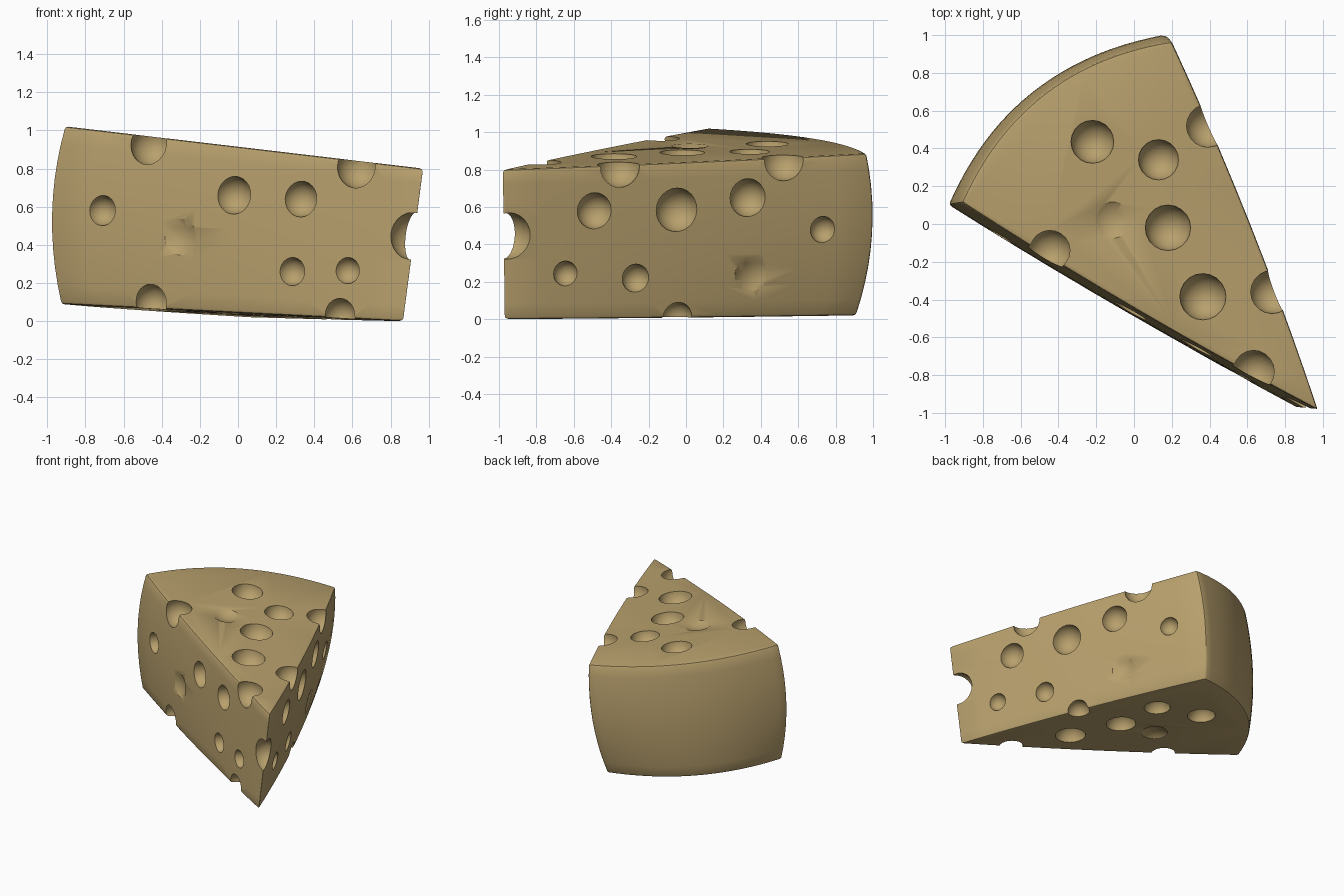
import bpy, bmesh, math
from mathutils import Vector
from mathutils.bvhtree import BVHTree

if "Cube" in bpy.data.objects:
    bpy.data.objects.remove(bpy.data.objects["Cube"])

rind_yellow = bpy.data.materials.new("cheese_yellow")
rind_yellow.diffuse_color = (0.479, 0.352, 0.153, 1)
rind_yellow.use_nodes = True
rind_yellow.node_tree.nodes["Principled BSDF"].inputs["Base Color"].default_value = rind_yellow.diffuse_color

# wedge corners in plan: (bottom, top, outward bulge at mid height)
TIP = ((0.87, -0.975), (0.975, -0.985), (0.0, 0.0))
LEFT = ((-0.93, 0.10), (-0.91, 0.115), (-0.06, -0.005))
BACK = ((0.07, 0.91), (0.20, 0.965), (0.01, 0.06))


def corner(c, t):
    lo, hi, b = map(Vector, c)
    return lo.lerp(hi, t) + b * 4 * t * (1 - t)


def side(p, q, n, bulge):
    """Points from p up to (not including) q, bowed outward."""
    d = q - p
    out = Vector((d.y, -d.x)).normalized()
    return [p + d * (i / n) + out * bulge * 4 * (i / n) * (1 - i / n) for i in range(n)]


def top_z(p):
    return 0.913 - 0.12 * p.x - 0.0036 * p.y


def bottom_z(p):
    return 0.037 - 0.0587 * p.x - 0.014 * p.y


# wedge body: stacked rings between the two tilted cut planes
bm = bmesh.new()
rings = []
LEVELS = 10
for k in range(LEVELS + 1):
    t = k / LEVELS
    a, b, c = corner(TIP, t), corner(BACK, t), corner(LEFT, t)
    pts = side(a, b, 10, 0.03) + side(b, c, 24, 0.19) + side(c, a, 10, 0.025)
    rings.append([bm.verts.new((p.x, p.y, bottom_z(p) * (1 - t) + top_z(p) * t)) for p in pts])
n = len(rings[0])
for lo, hi in zip(rings, rings[1:]):
    for i in range(n):
        j = (i + 1) % n
        bm.faces.new((lo[i], lo[j], hi[j], hi[i]))
bm.faces.new(rings[0][::-1])
bm.faces.new(rings[-1])
bmesh.ops.recalc_face_normals(bm, faces=bm.faces)
sharp = [e for e in bm.edges if e.calc_face_angle(0) > math.radians(35)]
bmesh.ops.bevel(bm, geom=sharp, offset=0.015, segments=2, profile=0.5, affect='EDGES')
tree = BVHTree.FromBMesh(bm)
mesh = bpy.data.meshes.new("cheese_wedge")
bm.to_mesh(mesh)
bm.free()
wedge = bpy.data.objects.new("cheese_wedge", mesh)
bpy.context.collection.objects.link(wedge)
mesh.materials.append(rind_yellow)

# hole positions read on each face, projected on to the body
holes = []


def on_face(start, direction, r, shallow=False):
    hit, normal, _, _ = tree.ray_cast(Vector(start), Vector(direction))
    if shallow:
        holes.append((hit + normal * 0.15, 0.18))
    else:
        holes.append((hit + normal * 0.01, r))


for x, z, r in [(-0.71, 0.58, 0.08), (-0.02, 0.66, 0.1), (0.33, 0.64, 0.095),
                (0.285, 0.26, 0.075), (0.575, 0.265, 0.07)]:
    on_face((x, -3, z), (0, 1, 0), r)
for y, z, r in [(-0.49, 0.58, 0.098), (-0.05, 0.585, 0.118), (0.33, 0.65, 0.103),
                (0.73, 0.48, 0.072), (-0.645, 0.245, 0.068), (-0.27, 0.22, 0.077)]:
    on_face((3, y, z), (-1, 0, 0), r)
for x, y, r in [(-0.22, 0.435, 0.115), (0.13, 0.34, 0.108),
                (0.18, -0.02, 0.122), (0.365, -0.385, 0.124)]:
    on_face((x, y, 3), (0, 0, -1), r)
    on_face((x - 0.07, y, -3), (0, 0, 1), r * 0.92)
on_face((-0.3, -3, 0.44), (0, 1, 0), 0, True)
on_face((3, 0.35, 0.24), (-1, 0, 0), 0, True)
on_face((-0.12, 0.02, 3), (0, 0, -1), 0, True)
on_face((-0.18, 0.02, -3), (0, 0, 1), 0, True)

# holes that break through an edge, and the notch in the tip
holes += [(Vector(p), r) for p, r in [
    ((-0.45, -0.14, 0.925), 0.115), ((0.63, -0.78, 0.81), 0.115),
    ((0.73, -0.36, 0.82), 0.115), ((0.39, 0.52, 0.855), 0.115),
    ((-0.45, -0.2, 0.10), 0.095), ((0.54, -0.78, 0.03), 0.09),
    ((0.50, -0.05, 0.01), 0.085), ((0.92, -0.95, 0.445), 0.125)]]

# bubble cutters
bm = bmesh.new()
for p, r in holes:
    g = bmesh.ops.create_uvsphere(bm, u_segments=20, v_segments=12, radius=r)
    bmesh.ops.translate(bm, verts=g["verts"], vec=p)
cut_mesh = bpy.data.meshes.new("bubble_cutter")
bm.to_mesh(cut_mesh)
bm.free()
cut_mesh.materials.append(rind_yellow)
cutter = bpy.data.objects.new("bubble_cutter", cut_mesh)
cutter.hide_render = True
bpy.context.collection.objects.link(cutter)

# carve the bubbles
mod = wedge.modifiers.new("bubbles", 'BOOLEAN')
mod.operation = 'DIFFERENCE'
mod.solver = 'EXACT'
mod.use_self = True
mod.object = cutter
bpy.context.view_layer.objects.active = wedge
wedge.select_set(True)
bpy.ops.object.modifier_apply(modifier="bubbles")
bpy.data.objects.remove(cutter)
bpy.ops.object.shade_smooth_by_angle(angle=math.radians(35))
